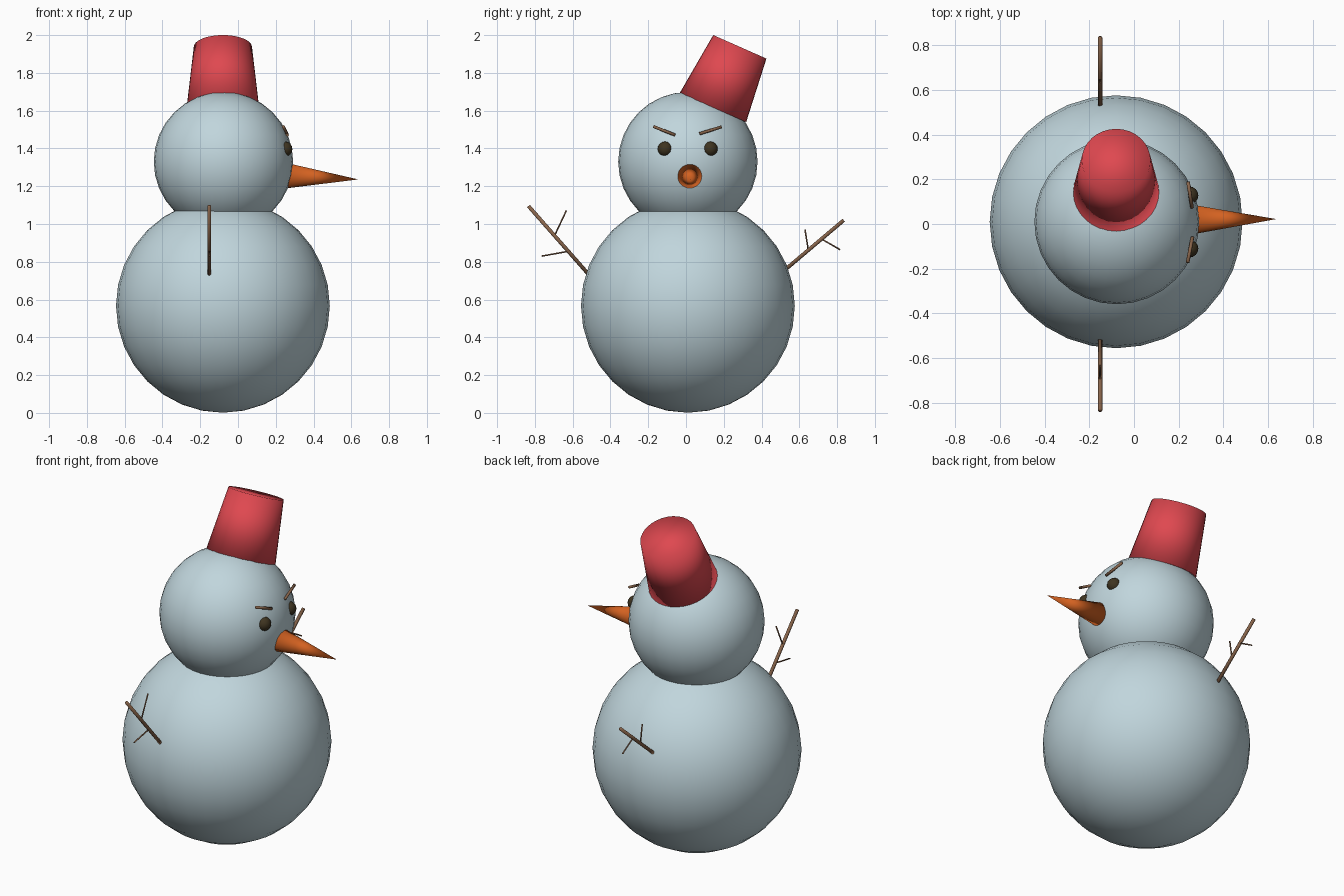
import bpy
from mathutils import Vector

if "Cube" in bpy.data.objects:
    bpy.data.objects.remove(bpy.data.objects["Cube"])


def material(name, rgb):
    m = bpy.data.materials.new(name)
    m.diffuse_color = (*rgb, 1)
    m.use_nodes = True
    m.node_tree.nodes["Principled BSDF"].inputs["Base Color"].default_value = m.diffuse_color
    return m


SNOW = material("snow", (0.53, 0.67, 0.72))
RED = material("hat_red", (0.74, 0.065, 0.08))
ORANGE = material("carrot_orange", (0.65, 0.12, 0.015))
COAL = material("coal", (0.05, 0.035, 0.015))
WOOD = material("wood", (0.25, 0.13, 0.07))


def finish(name, mat):
    ob = bpy.context.object
    ob.name = name
    ob.data.materials.append(mat)
    bpy.ops.object.shade_smooth()
    return ob


def ball(name, loc, r, mat, segs=32, rings=16):
    bpy.ops.mesh.primitive_uv_sphere_add(segments=segs, ring_count=rings, radius=r, location=loc)
    return finish(name, mat)


def taper(name, a, b, r1, r2, mat, sides=32):
    """Cone or rod running from point a to point b."""
    a, b = Vector(a), Vector(b)
    d = b - a
    bpy.ops.mesh.primitive_cone_add(vertices=sides, radius1=r1, radius2=r2, depth=d.length,
                                    location=(a + b) / 2,
                                    rotation=d.to_track_quat('Z', 'Y').to_euler())
    return finish(name, mat)


# Snowballs
ball("body", (-0.08, 0.01, 0.567), 0.566, SNOW)
ball("head", (-0.077, 0.01, 1.33), 0.369, SNOW)

# Tilted bucket hat
taper("hat", (-0.08, 0.143, 1.617), (-0.08, 0.285, 1.938), 0.192, 0.154, RED)

# Carrot nose, pointing along +x
taper("nose", (0.268, 0.02, 1.255), (0.637, 0.022, 1.236), 0.065, 0.0, ORANGE)

# Eyes
for side, y in (("right", -0.11), ("left", 0.128)):
    ball(side + "_eye", (0.248, y, 1.397), 0.04, COAL, 16, 8)

# Eyebrows
taper("right_eyebrow", (0.24, -0.172, 1.516), (0.262, -0.058, 1.471), 0.008, 0.008, WOOD, 8)
taper("left_eyebrow", (0.242, 0.188, 1.514), (0.26, 0.072, 1.478), 0.008, 0.008, WOOD, 8)

# Stick arms with two twigs each: (start y, z, end y, z, radius)
ARMS = {
    "right": [(-0.495, 0.71, -0.834, 1.095, 0.01),
              (-0.695, 0.94, -0.633, 1.072, 0.004),
              (-0.625, 0.855, -0.764, 0.83, 0.004)],
    "left": [(0.50, 0.737, 0.835, 1.02, 0.01),
             (0.647, 0.865, 0.63, 0.97, 0.004),
             (0.715, 0.922, 0.816, 0.864, 0.004)],
}
for side, sticks in ARMS.items():
    for part, (y1, z1, y2, z2, r) in zip(("arm", "upper_twig", "lower_twig"), sticks):
        taper(f"{side}_{part}", (-0.152, y1, z1), (-0.152, y2, z2), r, r, WOOD, 8)
